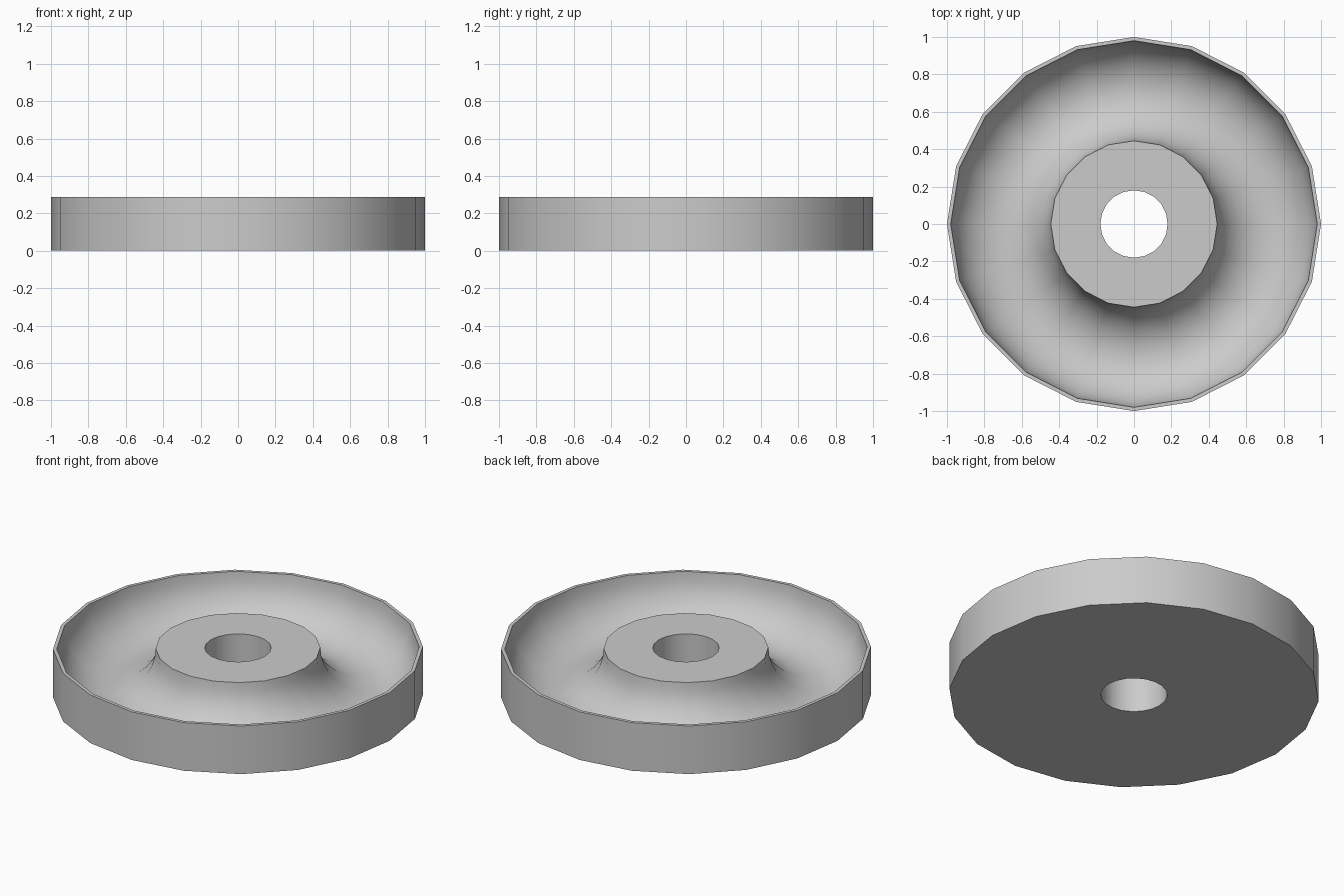
import bpy, bmesh, math

cube = bpy.data.objects.get("Cube")
if cube:
    bpy.data.objects.remove(cube)

SIDES = 20
HEIGHT = 0.287
HOLE, HUB, LIP, RIM = 0.18, 0.445, 0.98, 1.0
STEPS = 16

# One flat grey
grey = bpy.data.materials.new("plain_grey")
grey.use_nodes = True
grey.diffuse_color = (0.6, 0.6, 0.6, 1)
grey.node_tree.nodes["Principled BSDF"].inputs["Base Color"].default_value = (0.6, 0.6, 0.6, 1)

# Closed cross-section: bore, hub top, half-round trough, thin lip, outer wall
middle, radius = (HUB + LIP) / 2, (LIP - HUB) / 2
profile = [(HOLE, 0), (HOLE, HEIGHT)]
for i in range(STEPS + 1):
    a = math.pi * i / STEPS
    profile.append((middle - radius * math.cos(a), HEIGHT - radius * math.sin(a)))
profile += [(RIM, HEIGHT), (RIM, 0)]

# Spin the section into a ring
bm = bmesh.new()
rings = []
for s in range(SIDES):
    t = 2 * math.pi * s / SIDES
    rings.append([bm.verts.new((r * math.cos(t), r * math.sin(t), z)) for r, z in profile])
count = len(profile)
for s in range(SIDES):
    here, there = rings[s], rings[(s + 1) % SIDES]
    for i in range(count):
        j = (i + 1) % count
        bm.faces.new((here[i], there[i], there[j], here[j]))
bmesh.ops.recalc_face_normals(bm, faces=bm.faces)
mesh = bpy.data.meshes.new("grooved_wheel")
bm.to_mesh(mesh)
bm.free()
mesh.materials.append(grey)
wheel = bpy.data.objects.new("grooved_wheel", mesh)
bpy.context.collection.objects.link(wheel)

# Smooth walls and trough, crisp rims
bpy.context.view_layer.objects.active = wheel
wheel.select_set(True)
bpy.ops.object.shade_smooth_by_angle(angle=math.radians(35))
